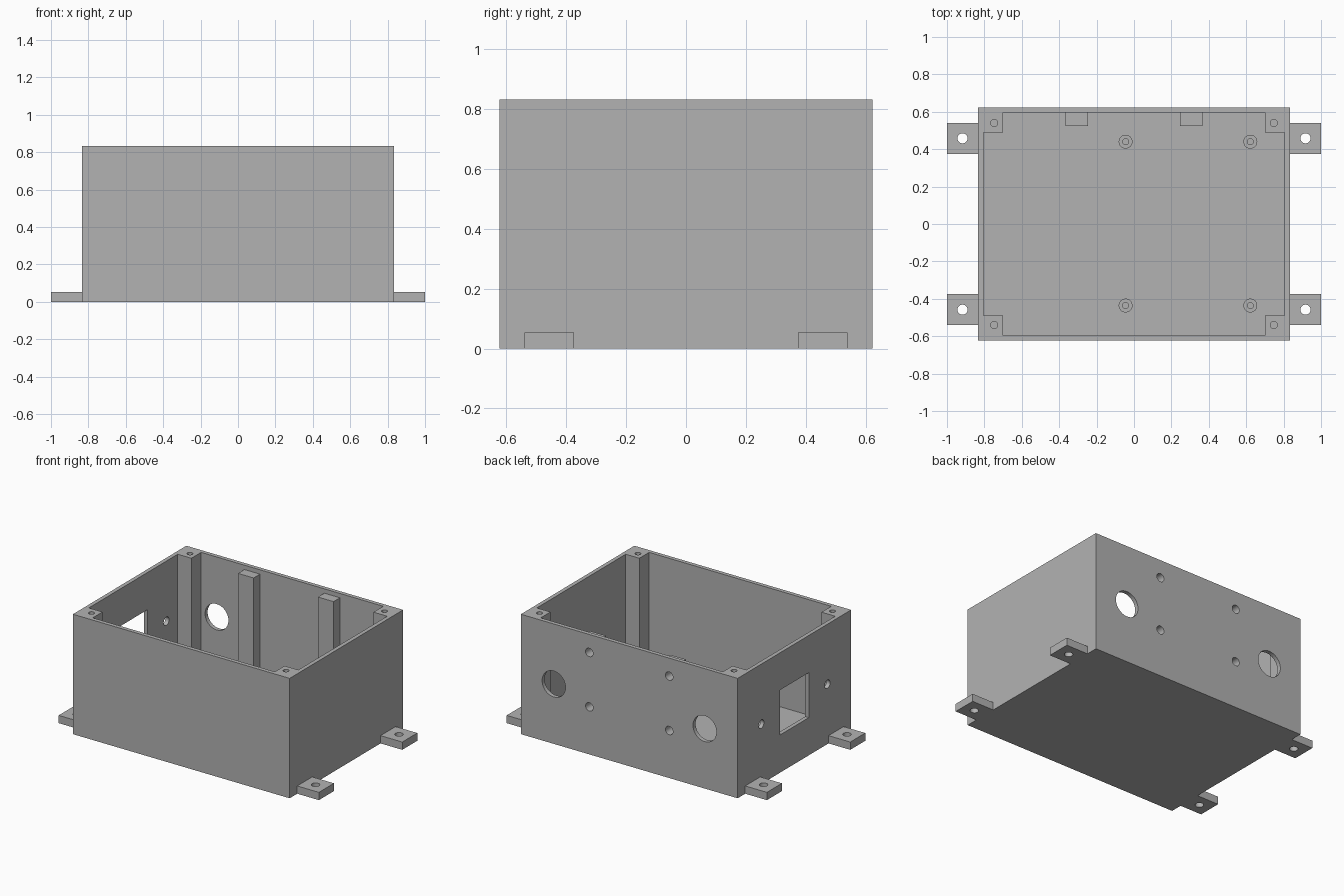
import bpy
import bmesh
from mathutils import Matrix, Vector

if "Cube" in bpy.data.objects:
    bpy.data.objects.remove(bpy.data.objects["Cube"], do_unlink=True)

# Overall dimensions
W, D, H = 0.833, 0.623, 0.833      # half width, half depth, height
WALL, FLOOR = 0.028, 0.03
IN_X, IN_Y = W - WALL, D - WALL    # inner half sizes
POST_X, POST_Y = 0.70, 0.488       # inner corner of the screw posts

GREY = (0.448, 0.448, 0.448, 1.0)
grey = bpy.data.materials.new("plain grey")
grey.use_nodes = True
grey.diffuse_color = GREY
grey.node_tree.nodes["Principled BSDF"].inputs["Base Color"].default_value = GREY


def make_object(name, bm):
    bmesh.ops.recalc_face_normals(bm, faces=bm.faces)
    mesh = bpy.data.meshes.new(name)
    bm.to_mesh(mesh)
    bm.free()
    mesh.materials.append(grey)
    obj = bpy.data.objects.new(name, mesh)
    bpy.context.collection.objects.link(obj)
    return obj


def box(name, low, high):
    low, high = Vector(low), Vector(high)
    bm = bmesh.new()
    place = Matrix.Translation((low + high) / 2) @ Matrix.Diagonal((*(high - low), 1))
    bmesh.ops.create_cube(bm, size=1, matrix=place)
    return make_object(name, bm)


def rod(name, start, end, radius, sides=32):
    start, end = Vector(start), Vector(end)
    turn = (end - start).to_track_quat("Z", "Y").to_matrix().to_4x4()
    bm = bmesh.new()
    bmesh.ops.create_cone(bm, cap_ends=True, segments=sides, radius1=radius,
                          radius2=radius, depth=(end - start).length,
                          matrix=Matrix.Translation((start + end) / 2) @ turn)
    return make_object(name, bm)


def prism(name, outline, bottom, top):
    bm = bmesh.new()
    face = bm.faces.new([bm.verts.new((x, y, bottom)) for x, y in outline])
    raised = bmesh.ops.extrude_face_region(bm, geom=[face])["geom"]
    verts = [v for v in raised if isinstance(v, bmesh.types.BMVert)]
    bmesh.ops.translate(bm, verts=verts, vec=(0, 0, top - bottom))
    return make_object(name, bm)


def cut(obj, cutters):
    """Subtract the cutters, bake the result and remove them."""
    for cutter in cutters:
        cutter.hide_render = True
        mod = obj.modifiers.new("cut", "BOOLEAN")
        mod.operation, mod.solver, mod.object = "DIFFERENCE", "EXACT", cutter
    graph = bpy.context.evaluated_depsgraph_get()
    baked = bpy.data.meshes.new_from_object(obj.evaluated_get(graph))
    obj.modifiers.clear()
    obj.data = baked
    for cutter in cutters:
        bpy.data.objects.remove(cutter, do_unlink=True)


def smooth(obj):
    bpy.ops.object.select_all(action="DESELECT")
    obj.select_set(True)
    bpy.context.view_layer.objects.active = obj
    bpy.ops.object.shade_smooth_by_angle(angle=0.52)


def back_screw_holes(x):
    return [rod("cutter", (x, 0.545, z), (x, 0.7, z), 0.029) for z in (0.33, 0.708)]


# Open box, hollowed by a notched outline that leaves the corner screw posts
enclosure = box("enclosure_box", (-W, -D, 0), (W, D, H))
quarter = [(IN_X, POST_Y), (POST_X, POST_Y), (POST_X, IN_Y)]
outline = (quarter + [(-x, y) for x, y in reversed(quarter)]
           + [(-x, -y) for x, y in quarter]
           + [(x, -y) for x, y in reversed(quarter)])
cutters = [prism("cutter", outline, FLOOR, 1.0)]

# Lid screw holes in the corner posts
for sx in (-1, 1):
    for sy in (-1, 1):
        x, y = 0.748 * sx, 0.54 * sy
        cutters.append(rod("cutter", (x, y, 0.55), (x, y, 1), 0.019))

# Back wall: two cable openings and four screw holes
for side in (-1, 1):
    x = 0.58 * side
    cutters.append(rod("cutter", (x, 0.55, 0.416), (x, 0.7, 0.416), 0.09, 48))
    cutters += back_screw_holes(0.307 * side)

# Side wall: square socket opening with a screw hole on each side
cutters.append(box("cutter", (-0.9, -0.158, 0.262), (-0.75, 0.158, 0.574)))
for y in (-0.363, 0.363):
    cutters.append(rod("cutter", (-0.9, y, 0.416), (-0.75, y, 0.416), 0.029))
cut(enclosure, cutters)
smooth(enclosure)

# Support posts behind the back wall, with blind screw holes
for label, x in (("right", -0.307), ("left", 0.307)):
    post = box("support_post_" + label, (x - 0.06, 0.525, FLOOR), (x + 0.06, IN_Y, 0.803))
    cut(post, back_screw_holes(x))
    smooth(post)

# Drilled mounting tabs
for end, sy in (("front", -1), ("back", 1)):
    for label, sx in (("right", -1), ("left", 1)):
        ys = sorted((0.375 * sy, 0.54 * sy))
        xs = sorted((W * sx, sx))
        tab = box(f"mounting_tab_{end}_{label}", (xs[0], ys[0], 0), (xs[1], ys[1], 0.054))
        x, y = 0.917 * sx, 0.458 * sy
        cut(tab, [rod("cutter", (x, y, -0.1), (x, y, 0.2), 0.027)])
        smooth(tab)

# Hollow board standoffs on the floor
for end, y in (("front", -0.436), ("back", 0.44)):
    for label, x in (("right", -0.045), ("left", 0.622)):
        standoff = rod(f"standoff_{end}_{label}", (x, y, FLOOR), (x, y, 0.11), 0.037)
        cut(standoff, [rod("cutter", (x, y, 0.04), (x, y, 0.2), 0.016)])
        smooth(standoff)
